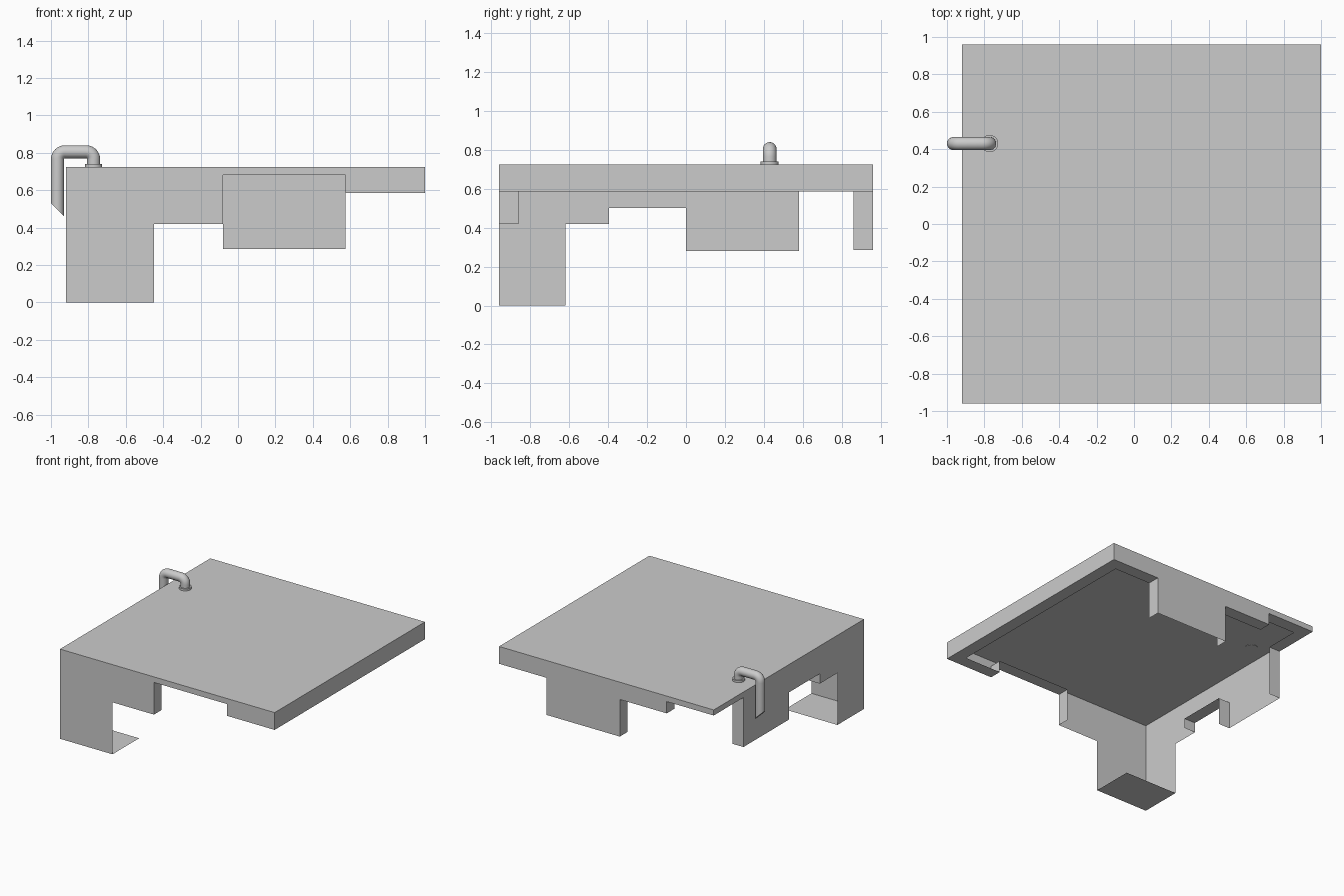
import bpy, bmesh, math
from mathutils import Vector

if "Cube" in bpy.data.objects:
    bpy.data.objects.remove(bpy.data.objects["Cube"])

X0, X1, Y0, Y1, TOP = -0.92, 1.0, -0.96, 0.96, 0.725
LIP = 0.1  # depth of the folded inner lips


def finish(name, bm):
    bmesh.ops.remove_doubles(bm, verts=bm.verts, dist=1e-5)
    me = bpy.data.meshes.new(name)
    bm.to_mesh(me)
    bm.free()
    ob = bpy.data.objects.new(name, me)
    bpy.context.collection.objects.link(ob)
    return ob


def face(bm, pts, normal):
    f = bm.faces.new([bm.verts.new(p) for p in pts])
    f.normal_update()
    if f.normal.dot(Vector(normal)) < 0:
        f.normal_flip()


def wall(name, place, out, segs, trim=0):
    """Thin wall from (start, end, bottom z, has lip); place(u, depth, z) -> point."""
    bm = bmesh.new()
    outline = [(segs[0][0], TOP)]
    for a, b, z, lip in segs:
        outline += [(a, z), (b, z)]
    outline.append((segs[-1][1], TOP))
    face(bm, [place(u, 0, z) for u, z in outline], out)
    # horizontal lips under the raised stretches
    lo, hi = segs[0][0] + trim, segs[-1][1] - trim
    for a, b, z, lip in segs:
        if lip:
            a, b = max(a, lo), min(b, hi)
            face(bm, [place(a, 0, z), place(b, 0, z), place(b, LIP, z), place(a, LIP, z)], (0, 0, -1))
    # vertical lips at the steps, except beside the leg
    for s, t in zip(segs, segs[1:]):
        u, za, zb = s[1], s[2], t[2]
        if min(za, zb) > 0:
            sign = 1 if za < zb else -1
            n = Vector(place(sign, 0, 0)) - Vector(place(0, 0, 0))
            face(bm, [place(u, 0, za), place(u, 0, zb), place(u, LIP, zb), place(u, LIP, za)], n)
    finish(name, bm)


# tabletop and foot plate
bm = bmesh.new()
face(bm, [(X0, Y0, TOP), (X1, Y0, TOP), (X1, Y1, TOP), (X0, Y1, TOP)], (0, 0, 1))
finish("top_panel", bm)
bm = bmesh.new()
face(bm, [(X0, Y0, 0), (-0.45, Y0, 0), (-0.45, -0.62, 0), (X0, -0.62, 0)], (0, 0, -1))
finish("foot_plate", bm)

# side walls with stepped lower edges
wall("front_wall", lambda u, d, z: (u, Y0 + d, z), (0, -1, 0),
     [(X0, -0.45, 0, False), (-0.45, -0.08, 0.42, False),
      (-0.08, 0.575, 0.68, True), (0.575, X1, 0.585, True)])
wall("back_wall", lambda u, d, z: (u, Y1 - d, z), (0, 1, 0),
     [(X0, -0.5, 0.68, True), (-0.5, -0.08, 0.585, True),
      (-0.08, 0.575, 0.285, False), (0.575, X1, 0.585, True)])
wall("left_wall", lambda u, d, z: (X0 + d, u, z), (-1, 0, 0),
     [(Y0, -0.62, 0, False), (-0.62, -0.395, 0.42, False), (-0.395, 0, 0.5, True),
      (0, 0.58, 0.28, False), (0.58, Y1, 0.68, True)], LIP)
wall("right_wall", lambda u, d, z: (X1 - d, u, z), (1, 0, 0),
     [(Y0, Y1, 0.585, True)], LIP)

# vent pipe: rings swept along a hooked path, with a slanted mouth
R, B, N = 0.035, 0.04, 24
PX, LX, PY, PZ = -0.772, -0.965, 0.43, 0.805
path = [(PX, 0.73, 0)]
for cx, start in ((PX - B, 0), (LX + B, 90)):
    for i in range(9):
        a = start + 90 * i / 8
        r = math.radians(a)
        path.append((cx + B * math.cos(r), PZ - B + B * math.sin(r), a))
path.append((LX, 0.495, 180))
bm = bmesh.new()
rings = []
for k, (cx, cz, a) in enumerate(path):
    r, ring = math.radians(a), []
    for i in range(N):
        t = 2 * math.pi * i / N
        s = R * math.cos(t)
        x, z = cx + s * math.cos(r), cz + s * math.sin(r)
        if k == len(path) - 1:
            z -= x - cx
        ring.append(bm.verts.new((x, PY + R * math.sin(t), z)))
    rings.append(ring)
for p, q in zip(rings, rings[1:]):
    for i in range(N):
        j = (i + 1) % N
        bm.faces.new((p[i], p[j], q[j], q[i]))
bm.faces.new(rings[0])
bm.faces.new(rings[-1])
bmesh.ops.recalc_face_normals(bm, faces=bm.faces)
pipe = finish("vent_pipe", bm)

# collar where the pipe meets the top
bpy.ops.mesh.primitive_cylinder_add(vertices=32, radius=0.046, depth=0.019,
                                    location=(PX, PY, 0.7315))
collar = bpy.context.object
collar.name = "pipe_collar"

for ob in (pipe, collar):
    bpy.ops.object.select_all(action='DESELECT')
    ob.select_set(True)
    bpy.context.view_layer.objects.active = ob
    bpy.ops.object.shade_smooth_by_angle(angle=math.radians(35))
